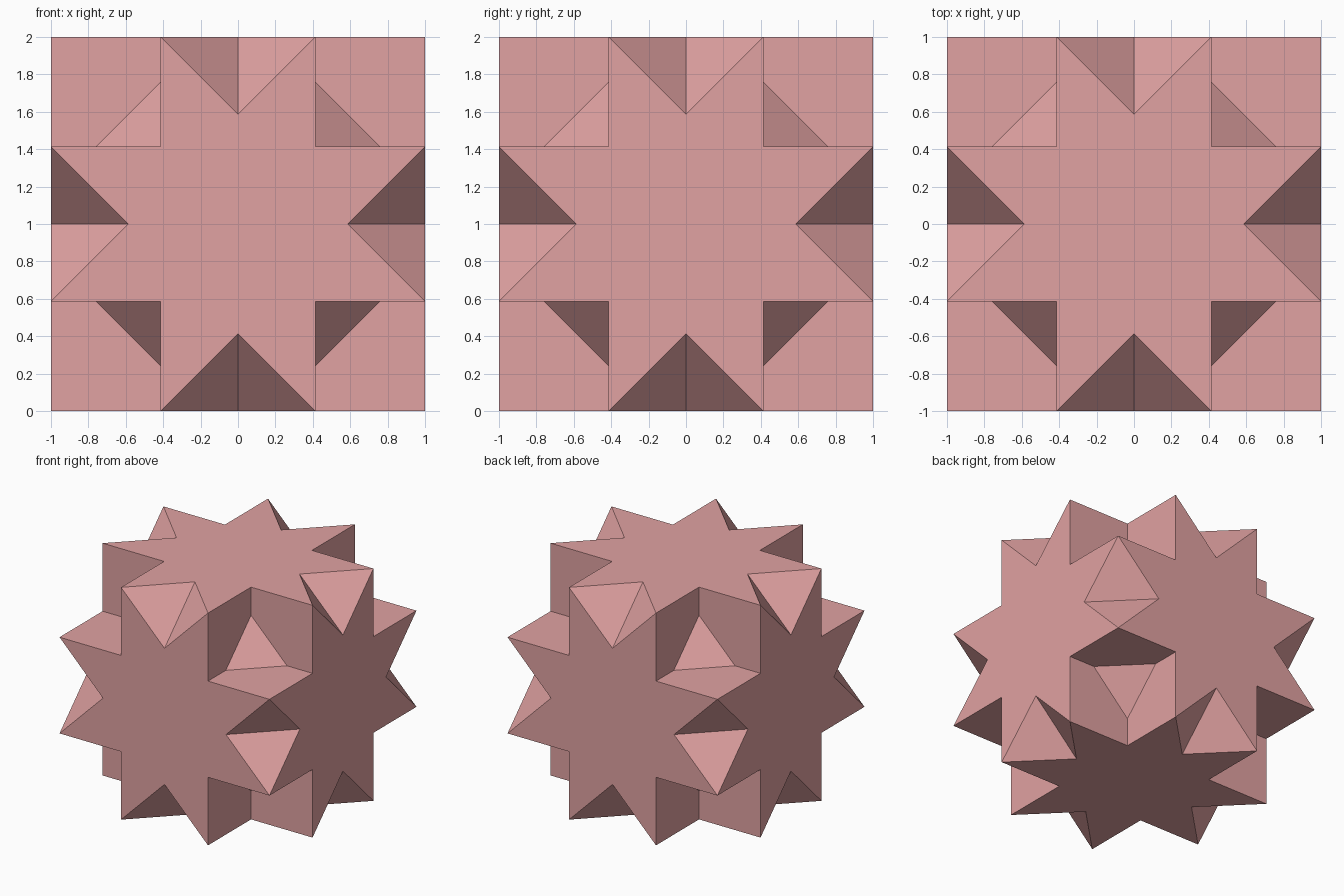
import bpy, bmesh
from math import sqrt
from mathutils import Matrix, Vector

if "Cube" in bpy.data.objects:
    bpy.data.objects.remove(bpy.data.objects["Cube"])

A = sqrt(2) - 1      # half width of the star points
N = 2 - sqrt(2)      # depth of the star notches
P = 2 - 3 * A        # tip of the small corner pyramids

bm = bmesh.new()


def face(points):
    bm.faces.new([bm.verts.new(p) for p in points])


# One octant: the same pieces repeat around the x, y and z axes
for k in range(3):
    def turn(points):
        return [[p[(i + k) % 3] for i in range(3)] for p in points]

    # quarter of the eight-pointed star
    face(turn([(0, 0, 1), (N, 0, 1), (1, A, 1), (A, A, 1), (A, 1, 1), (0, N, 1)]))
    # recessed square wall, cut by the corner pyramid
    face(turn([(P, A, A), (1, A, A), (1, A, 1), (A, A, 1), (A, A, P)]))
    # half of the V groove between two stars
    face(turn([(1, A, 1), (N, 0, 1), (1, 0, N)]))

# Corner pyramid face
face([(P, A, A), (A, P, A), (A, A, P)])

# Mirror the octant across all three planes
for axis in range(3):
    scale = Vector((1, 1, 1))
    scale[axis] = -1
    copy = bmesh.ops.duplicate(bm, geom=bm.verts[:] + bm.edges[:] + bm.faces[:])["geom"]
    verts = [g for g in copy if isinstance(g, bmesh.types.BMVert)]
    bmesh.ops.transform(bm, matrix=Matrix.Diagonal(scale.to_4d()), verts=verts)

# Weld, join the star quarters and stand the solid on the floor
bmesh.ops.remove_doubles(bm, verts=bm.verts[:], dist=1e-4)
bmesh.ops.dissolve_limit(bm, angle_limit=0.01, verts=bm.verts[:], edges=bm.edges[:])
bmesh.ops.recalc_face_normals(bm, faces=bm.faces[:])
bmesh.ops.translate(bm, vec=(0, 0, 1), verts=bm.verts[:])

mesh = bpy.data.meshes.new("star_polyhedron")
bm.to_mesh(mesh)
bm.free()
solid = bpy.data.objects.new("star_polyhedron", mesh)
bpy.context.collection.objects.link(solid)

pink = bpy.data.materials.new("pink")
pink.diffuse_color = (0.75, 0.36, 0.36, 1)
pink.use_nodes = True
pink.node_tree.nodes["Principled BSDF"].inputs["Base Color"].default_value = pink.diffuse_color
mesh.materials.append(pink)
